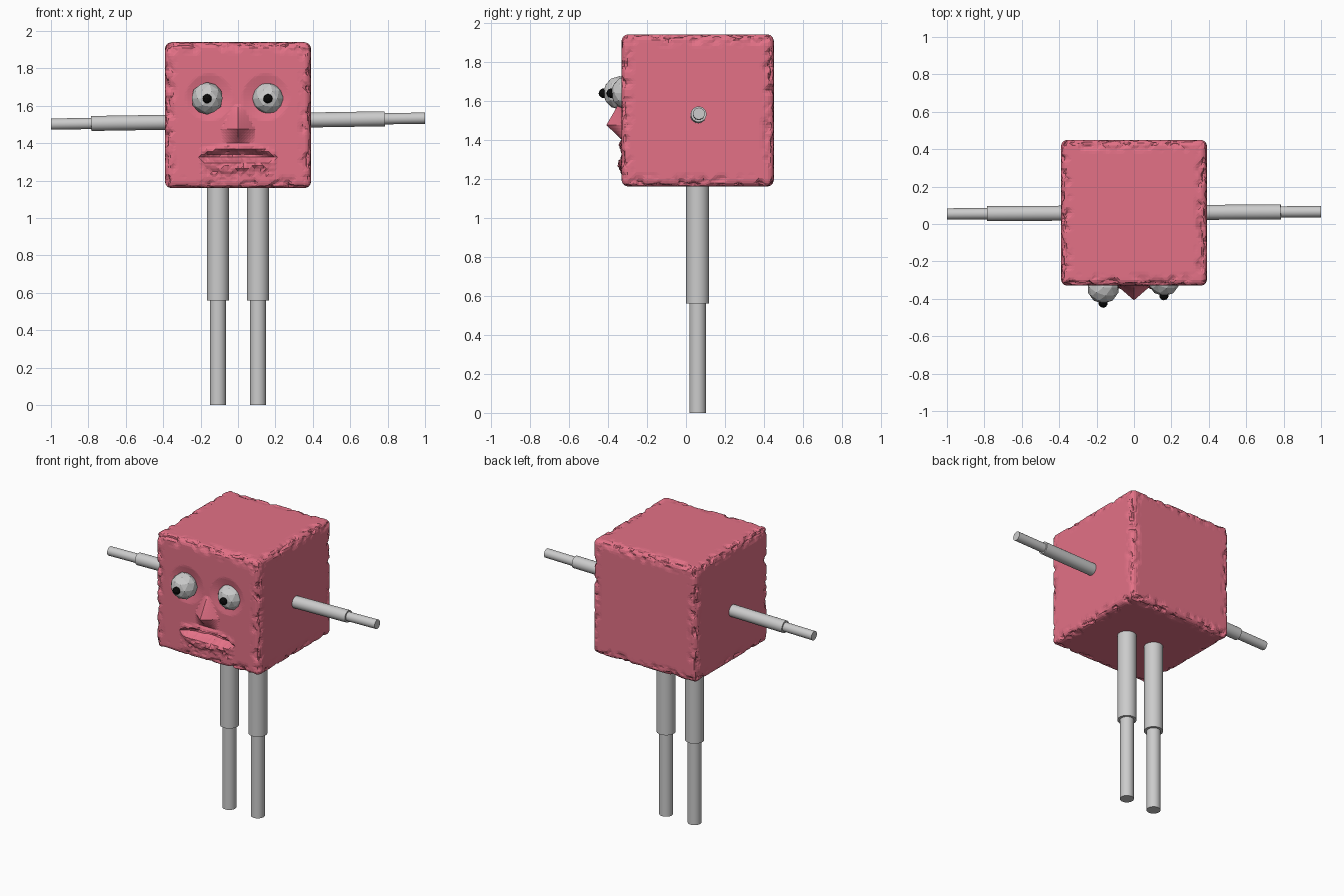
import bpy, bmesh, math
from mathutils import Vector, noise

if "Cube" in bpy.data.objects:
    bpy.data.objects.remove(bpy.data.objects["Cube"])


def material(name, col):
    m = bpy.data.materials.new(name)
    m.diffuse_color = (*col, 1)
    m.use_nodes = True
    m.node_tree.nodes["Principled BSDF"].inputs["Base Color"].default_value = m.diffuse_color
    return m


RED = material("rose red", (0.77, 0.165, 0.24))
GREY = material("light grey", (0.6, 0.6, 0.6))
BLACK = material("black", (0.003, 0.003, 0.003))


def finish(bm, name, mat, smooth=False):
    me = bpy.data.meshes.new(name)
    bm.to_mesh(me)
    bm.free()
    me.materials.append(mat)
    ob = bpy.data.objects.new(name, me)
    bpy.context.collection.objects.link(ob)
    if smooth:
        bpy.ops.object.select_all(action='DESELECT')
        ob.select_set(True)
        bpy.context.view_layer.objects.active = ob
        bpy.ops.object.shade_smooth_by_angle()
    return ob


def rod(name, a, b, r):
    a, b = Vector(a), Vector(b)
    bm = bmesh.new()
    bmesh.ops.create_cone(bm, cap_ends=True, segments=32, radius1=r, radius2=r,
                          depth=(b - a).length)
    turn = (b - a).to_track_quat('Z', 'Y').to_matrix()
    bmesh.ops.rotate(bm, verts=bm.verts, matrix=turn)
    bmesh.ops.translate(bm, verts=bm.verts, vec=(a + b) / 2)
    return finish(bm, name, GREY, True)


def ball(name, centre, r, mat):
    bm = bmesh.new()
    bmesh.ops.create_icosphere(bm, subdivisions=2, radius=r)
    bmesh.ops.translate(bm, verts=bm.verts, vec=centre)
    return finish(bm, name, mat)


def face_relief(x, z, p):
    """Outward height of the face sculpting at world x, z."""
    d = 0.0
    # nose: narrow bridge widening to a pointed tip
    if 1.40 < z < 1.61:
        t = min(1, (1.61 - z) / 0.135)
        drop = 1 if z > 1.475 else (z - 1.40) / 0.075
        d += 0.078 * t * drop * max(0, 1 - abs(x) / (0.025 + 0.065 * t))
    # sunken eye sockets with a slight brow above
    for ex in (-0.165, 0.16):
        q = math.hypot(x - ex * 0.93, z - 1.645)
        d -= 0.03 * max(0, 1 - q / 0.125)
    # open mouth between two rough lips
    a = (x / 0.2) ** 2
    if a < 1:
        w = math.sqrt(1 - a)
        v = (z - 1.335 + 0.015 * a) / (0.034 * w + 0.001)
        if abs(v) < 1:
            d -= 0.055 * (1 - v * v) * w
        d += 0.014 * w * math.exp(-((z - 1.378 + 0.03 * a) / 0.014) ** 2)
        d += 0.016 * w * math.exp(-((z - 1.275 - 0.03 * a) / 0.025) ** 2)
        if 1.22 < z < 1.37:
            d += 0.014 * w * noise.noise(p * 45)
    return d


# Head: gridded cube with worn rounded edges and a sculpted front
HALF, ROUND = 0.39, 0.035
CENTRE = Vector((0, 0.06, 1.55))
bm = bmesh.new()
bmesh.ops.create_cube(bm, size=2 * HALF)
bmesh.ops.subdivide_edges(bm, edges=bm.edges[:], cuts=51, use_grid_fill=True)
for v in bm.verts:
    p = v.co.copy()
    k = HALF - ROUND
    inner = Vector([max(-k, min(k, c)) for c in p])
    out = (p - inner).normalized()
    # chips only close to the edges
    second = sorted(abs(c) for c in p)[1]
    wear = max(0, min(1, (second - 0.325) / 0.04))
    chip = 0.026 * wear * max(0, noise.noise(p * 24) + 0.05)
    v.co = inner + out * (ROUND - chip)
    if p.y < -HALF + 0.001 and second < 0.389:
        v.co.y -= face_relief(p.x, p.z + CENTRE.z, p)
    v.co += CENTRE
bmesh.ops.triangulate(bm, faces=bm.faces[:])
finish(bm, "head", RED)

# Legs and arms: two-step rods on each side
for s, side in ((-1, "left"), (1, "right")):
    lx = s * 0.107
    rod(side + "_upper_leg", (lx, 0.06, 0.56), (lx, 0.06, 1.18), 0.059)
    rod(side + "_lower_leg", (lx, 0.06, 0), (lx, 0.06, 0.57), 0.043)

    def arm(x):
        return (s * x, 0.06 + 0.006 * s * x, 1.518 + 0.016 * s * x)
    rod(side + "_upper_arm", arm(0.37), arm(0.785), 0.04)
    rod(side + "_forearm", arm(0.775), arm(1.0), 0.03)

# Eyes: faceted balls, the left one bulging further
for name, x, y in (("left", -0.165, -0.34), ("right", 0.16, -0.30)):
    ball(name + "_eye", (x, y, 1.64), 0.086, GREY)
    ball(name + "_pupil", (x, y - 0.083, 1.638), 0.025, BLACK)
